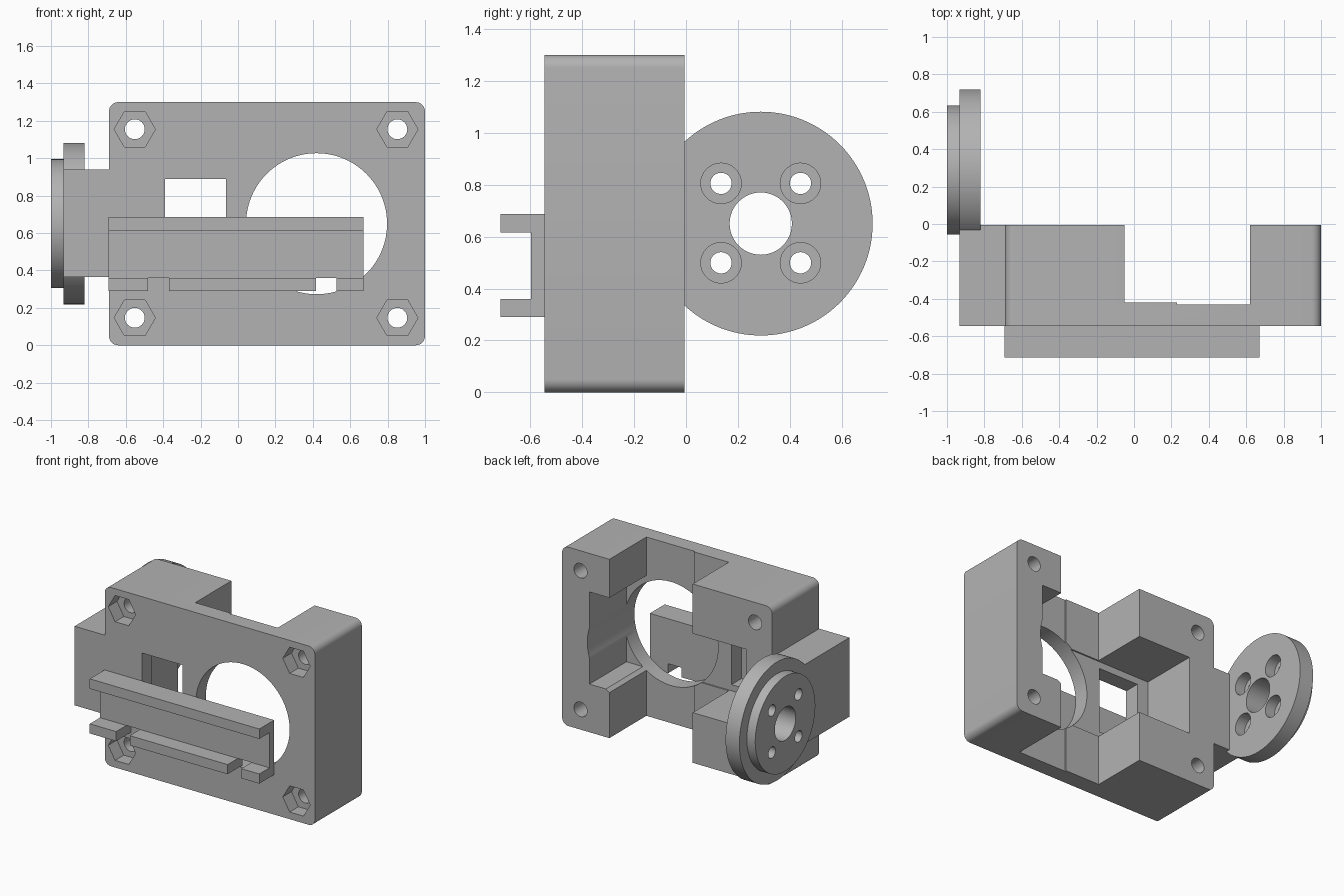
import bpy
import math
from mathutils import Matrix

default = bpy.data.objects.get("Cube")
if default:
    bpy.data.objects.remove(default, do_unlink=True)

grey = bpy.data.materials.new("plain grey")
grey.use_nodes = True
colour = (0.45, 0.45, 0.45, 1)
grey.diffuse_color = colour
grey.node_tree.nodes["Principled BSDF"].inputs["Base Color"].default_value = colour


def box(name, x, y, z):
    """Box from its (low, high) range on each axis."""
    bpy.ops.mesh.primitive_cube_add(size=1)
    ob = bpy.context.object
    ob.name = name
    ranges = (x, y, z)
    size = Matrix.Diagonal([b - a for a, b in ranges] + [1])
    ob.data.transform(Matrix.Translation([(a + b) / 2 for a, b in ranges]) @ size)
    ob.data.materials.append(grey)
    return ob


def rod(name, axis, span, centre, radius, sides=64):
    """Cylinder along x or y; centre gives the other two coordinates."""
    bpy.ops.mesh.primitive_cylinder_add(vertices=sides, radius=radius, depth=span[1] - span[0])
    ob = bpy.context.object
    ob.name = name
    mid = sum(span) / 2
    if axis == "x":
        turn = Matrix.Rotation(math.pi / 2, 4, "Y")
        place = (mid, *centre)
    else:
        turn = Matrix.Rotation(math.pi / 2, 4, "X") @ Matrix.Rotation(math.pi / 2, 4, "Z")
        place = (centre[0], mid, centre[1])
    ob.data.transform(Matrix.Translation(place) @ turn)
    ob.data.materials.append(grey)
    return ob


def combine(target, others, operation):
    """Apply a boolean with each helper, then drop the helper."""
    for other in others:
        other.hide_render = True
        mod = target.modifiers.new(operation.lower(), "BOOLEAN")
        mod.operation = operation
        mod.solver = "EXACT"
        mod.object = other
        bpy.context.view_layer.objects.active = target
        bpy.ops.object.modifier_apply(modifier=mod.name)
        bpy.data.objects.remove(other, do_unlink=True)


def smooth(ob):
    bpy.ops.object.select_all(action="DESELECT")
    ob.select_set(True)
    bpy.context.view_layer.objects.active = ob
    bpy.ops.object.shade_smooth_by_angle(angle=math.radians(25))


FRONT, BACK = -0.545, -0.005
MID = 0.65

# Housing block with its four long edges rounded
housing = box("housing", (-0.69, 1), (FRONT, BACK), (0, 1.3))
weights = housing.data.attributes.new("bevel_weight_edge", "FLOAT", "EDGE")
for edge in housing.data.edges:
    a, b = (housing.data.vertices[i].co for i in edge.vertices)
    weights.data[edge.index].value = float(abs(a.y - b.y) > 0.1)
bevel = housing.modifiers.new("round", "BEVEL")
bevel.limit_method = "WEIGHT"
bevel.width = 0.05
bevel.segments = 8
bpy.context.view_layer.objects.active = housing
bpy.ops.object.modifier_apply(modifier=bevel.name)

# Side arm that carries the hub
combine(housing, [box("arm", (-0.933, -0.6), (FRONT, BACK), (0.365, 0.94))], "UNION")

# Channel, side recesses, round opening and square window
cutters = [
    box("channel", (-0.05, 0.62), (-0.42, 0.2), (-0.1, 1.4)),
    box("channel_floor", (0.23, 0.62), (-0.43, 0.2), (-0.1, 1.4)),
    box("right_recess", (-0.48, 0.3), (-0.43, 0.2), (0.365, 0.94)),
    box("left_recess", (0.5, 0.78), (-0.43, 0.2), (0.35, 1.02)),
    rod("round_opening", "y", (-0.7, 0.2), (0.42, MID), 0.377, 96),
    box("window", (-0.39, -0.065), (-0.7, -0.3), (0.41, 0.89)),
]

# Corner screw holes with hexagonal nut pockets
for x in (-0.552, 0.852):
    for z in (0.147, 1.155):
        cutters.append(rod("screw_hole", "y", (-0.8, 0.2), (x, z), 0.053, 32))
        cutters.append(rod("nut_pocket", "y", (-0.8, FRONT + 0.1), (x, z), 0.11, 6))
combine(housing, cutters, "DIFFERENCE")
smooth(housing)

# Slide rail: back plate with two lips, the lower one notched
rail = box("slide_rail", (-0.692, 0.672), (-0.715, FRONT), (0.29, 0.687))
combine(rail, [
    box("groove", (-0.8, 0.8), (-0.8, -0.598), (0.36, 0.615)),
    box("notch_a", (-0.48, -0.37), (-0.8, -0.4), (0.2, 0.36)),
    box("notch_b", (0.417, 0.527), (-0.8, -0.4), (0.2, 0.36)),
], "DIFFERENCE")

# Round hub: wide flange plus a smaller step on the outside
HUB_Y = 0.288
hub = rod("hub", "x", (-0.933, -0.822), (HUB_Y, MID), 0.431, 128)
combine(hub, [rod("step", "x", (-1, -0.9), (HUB_Y, MID), 0.345, 128)], "UNION")
bores = [rod("centre_bore", "x", (-1.2, -0.7), (HUB_Y, MID), 0.12, 48)]
for dy in (-0.153, 0.153):
    for dz in (-0.153, 0.153):
        spot = (HUB_Y + dy, MID + 0.002 + dz)
        bores.append(rod("bolt_hole", "x", (-1.2, -0.7), spot, 0.041, 32))
        bores.append(rod("counterbore", "x", (-0.9, -0.7), spot, 0.078, 32))
combine(hub, bores, "DIFFERENCE")
smooth(hub)
